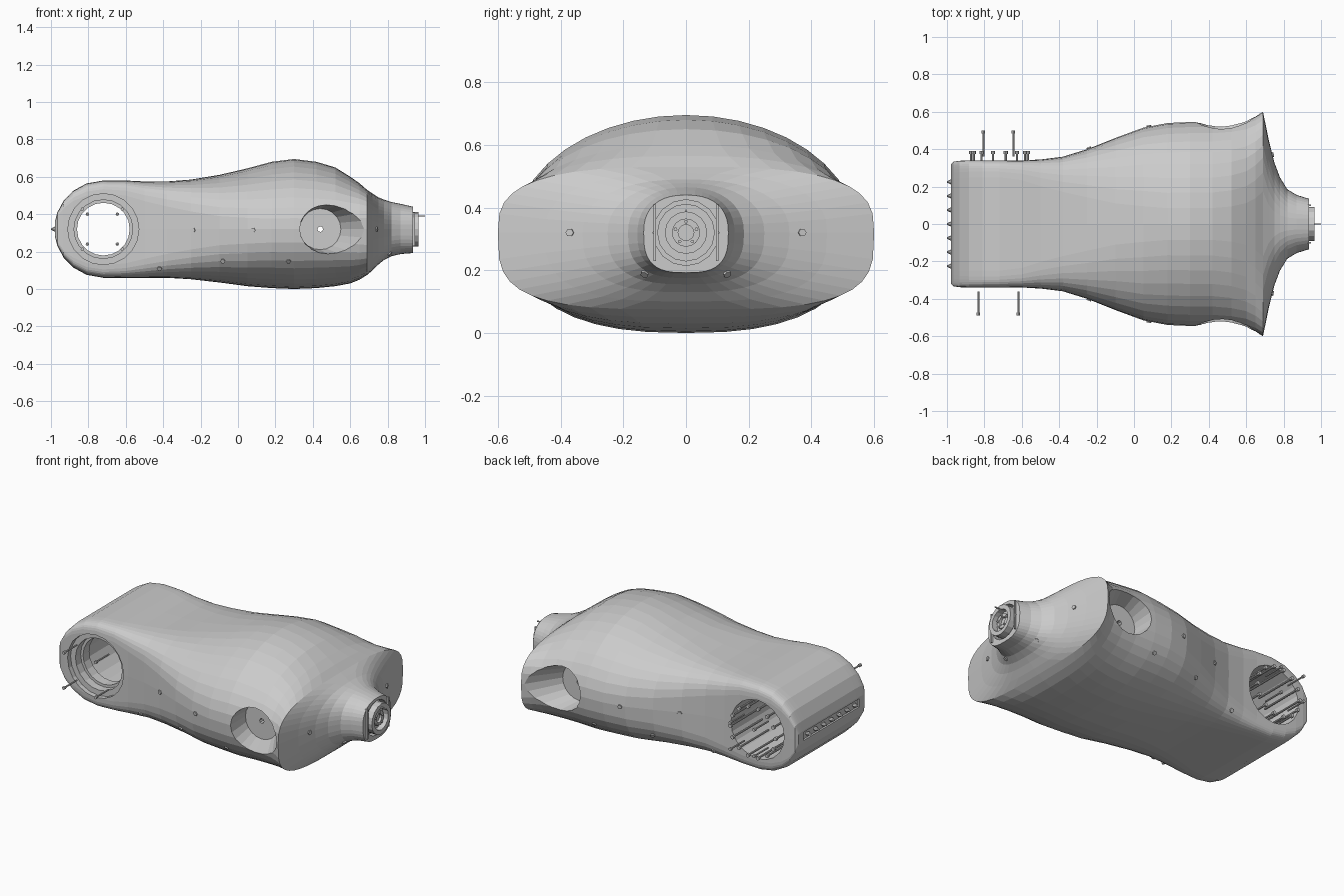
import bpy, bmesh, math
from math import cos, sin, pi
from mathutils import Vector
from mathutils.bvhtree import BVHTree

if "Cube" in bpy.data.objects:
    bpy.data.objects.remove(bpy.data.objects["Cube"])

CZ = 0.32  # height of the centre line


def loft(name, rings):
    """Skin a list of equal-length point rings and cap both ends."""
    bm = bmesh.new()
    vs = [[bm.verts.new(p) for p in r] for r in rings]
    n = len(vs[0])
    for a, b in zip(vs, vs[1:]):
        for i in range(n):
            j = (i + 1) % n
            bm.faces.new((a[i], a[j], b[j], b[i]))
    bm.faces.new(vs[0])
    bm.faces.new(vs[-1])
    bmesh.ops.recalc_face_normals(bm, faces=bm.faces)
    me = bpy.data.meshes.new(name)
    bm.to_mesh(me)
    bm.free()
    ob = bpy.data.objects.new(name, me)
    bpy.context.collection.objects.link(ob)
    return ob


def lathe(name, profile, origin, axis, n=12):
    """Turn (distance, radius) pairs around an axis."""
    q = Vector(axis).to_track_quat('Z', 'Y')
    o = Vector(origin)
    return loft(name, [[o + q @ Vector((r * cos(2 * pi * i / n), r * sin(2 * pi * i / n), t))
                        for i in range(n)] for t, r in profile])


def box(name, lo, hi):
    return loft(name, [[(x, lo[1], lo[2]), (x, hi[1], lo[2]), (x, hi[1], hi[2]), (x, lo[1], hi[2])]
                       for x in (lo[0], hi[0])])


def cut(target, cutter):
    cutter.hide_render = True
    m = target.modifiers.new("cut", 'BOOLEAN')
    m.operation = 'DIFFERENCE'
    m.solver = 'EXACT'
    m.object = cutter
    bpy.context.view_layer.objects.active = target
    bpy.ops.object.modifier_apply(modifier=m.name)
    bpy.data.objects.remove(cutter)


def section(x, hw, top, bot, n, count=40):
    """Superellipse cross-section, a little squarer underneath."""
    pts = []
    for i in range(count):
        a = 2 * pi * i / count
        c, s = cos(a), sin(a)
        e = n if s >= 0 else n + 0.5
        y = math.copysign(abs(c) ** (2 / e), c) * hw
        h = (top - CZ) if s >= 0 else (CZ - bot)
        pts.append((x, y, CZ + math.copysign(abs(s) ** (2 / e), s) * h))
    return pts


# Torso shell: round hip end, then waist, chest, flared shoulders, neck
rows = []
for deg, hw in ((8, .318), (20, .333), (36, .338), (52, .34), (70, .34), (90, .34)):
    a = math.radians(deg)
    rows.append((-.72 - .262 * cos(a), hw, CZ + .26 * sin(a), CZ - .26 * sin(a), 12))
rows += [
    (-.60, .34, .58, .06, 10), (-.50, .345, .575, .06, 7), (-.38, .36, .575, .06, 5),
    (-.25, .40, .585, .052, 3.6), (-.10, .46, .61, .035, 2.6), (.05, .515, .645, .015, 2.2),
    (.18, .54, .68, .005, 2), (.30, .545, .695, 0, 2), (.42, .545, .68, .005, 2),
    (.52, .55, .65, .015, 2.1), (.60, .56, .60, .03, 2.3), (.65, .577, .565, .05, 2.6),
    (.69, .60, .53, .075, 3), (.72, .45, .51, .10, 2.5), (.75, .33, .49, .13, 2.3),
    (.78, .25, .478, .155, 2.2), (.82, .185, .465, .175, 2.2), (.87, .155, .455, .187, 2.2),
    (.935, .135, .44, .192, 2.4)]
body = loft("torso_shell", [section(*r) for r in rows])

# Stepped hip bore running through the hip end
cut(body, lathe("hip_bore_cutter",
                [(-.4, .19), (-.31, .19), (-.31, .157), (-.26, .157), (-.26, .141),
                 (-.20, .141), (-.20, .178), (.4, .178)], (-.72, 0, CZ), (0, 1, 0), 20))

# Shoulder sockets: round floor opening to a long slanted mouth
for side in (-1, 1):
    rings = []
    for y, x0, x1, rz in ((.40, .33, .55, .11), (.70, .33, .745, .165)):
        cx, rx = (x0 + x1) / 2, (x1 - x0) / 2
        rings.append([(cx + rx * cos(2 * pi * i / 20), side * y, CZ + rz * sin(2 * pi * i / 20))
                      for i in range(20)])
    cut(body, loft("socket_cutter", rings))
cut(body, lathe("cable_hole_cutter", [(-.5, .015), (.5, .015)], (.44, 0, CZ), (0, 1, 0), 8))

# Neck recess and rear groove
cut(body, lathe("neck_recess_cutter", [(.895, .105), (1.0, .105)], (0, 0, CZ), (1, 0, 0), 16))
cut(body, box("rear_groove_cutter", (-1.1, -.27, CZ - .025), (-.968, .27, CZ + .025)))

# Neck ring with stepped inside, side plates, screws and locating pin
lathe("neck_ring", [(.88, .092), (.965, .092), (.965, .066), (.93, .066), (.93, .045),
                    (.95, .045), (.95, .025), (.935, .025)], (0, 0, CZ), (1, 0, 0), 16)
for side in (-1, 1):
    y = side * .1
    box("neck_side_plate", (.89, y - .004, CZ - .09), (.945, y + .004, CZ + .09))
for i in range(5):
    a = 2 * pi * i / 5 + pi / 2
    lathe("neck_screw", [(.94, .006), (.956, .006)],
          (0, .035 * cos(a), CZ + .035 * sin(a)), (1, 0, 0), 6)
lathe("neck_pin", [(.92, .004), (1.0, .004)], (0, 0, CZ + .07), (1, 0, 0), 6)


def bolt(name, start, axis, length, r=.006):
    lathe(name, [(0, r), (length - .016, r), (length - .016, r * 1.9), (length, r * 1.9)],
          start, axis, 8)


# Ring of hip bolts showing in the back of the bore
for i in range(14):
    a = 2 * pi * i / 14
    bolt("hip_bolt", (-.72 + .152 * cos(a), .10, CZ + .152 * sin(a)), (0, 1, 0), .29)

# Longer loose bolts at both ends of the bore
for sx in (-1, 1):
    for sz in (-1, 1):
        bolt("back_long_bolt", (-.725 + sx * .08, .36, CZ + sz * .08), (0, 1, 0), .14, .005)
        bolt("front_long_bolt", (-.725 + sx * .107, -.36, CZ + sz * .107), (0, -1, 0), .13, .005)

# Row of screws in the rear groove
for i in range(7):
    lathe("rear_screw", [(.955, .009), (.978, .009), (.978, .014), (1.0, .004)],
          (0, -.225 + .075 * i, CZ), (-1, 0, 0), 8)

# Small screws set square to the shell on both sides
bm = bmesh.new()
bm.from_mesh(body.data)
tree = BVHTree.FromBMesh(bm)
bm.free()
for x, z in ((-.24, .315), (.08, .315), (.74, .32), (-.42, .11), (-.08, .15), (.27, .15), (.81, .19)):
    for side in (-1, 1):
        hit, normal, _, _ = tree.ray_cast(Vector((x, side * 2, z)), Vector((0, -side, 0)))
        if hit:
            lathe("shell_screw", [(-.02, .007), (0, .007), (0, .013), (.007, .013)], hit, normal, 6)
